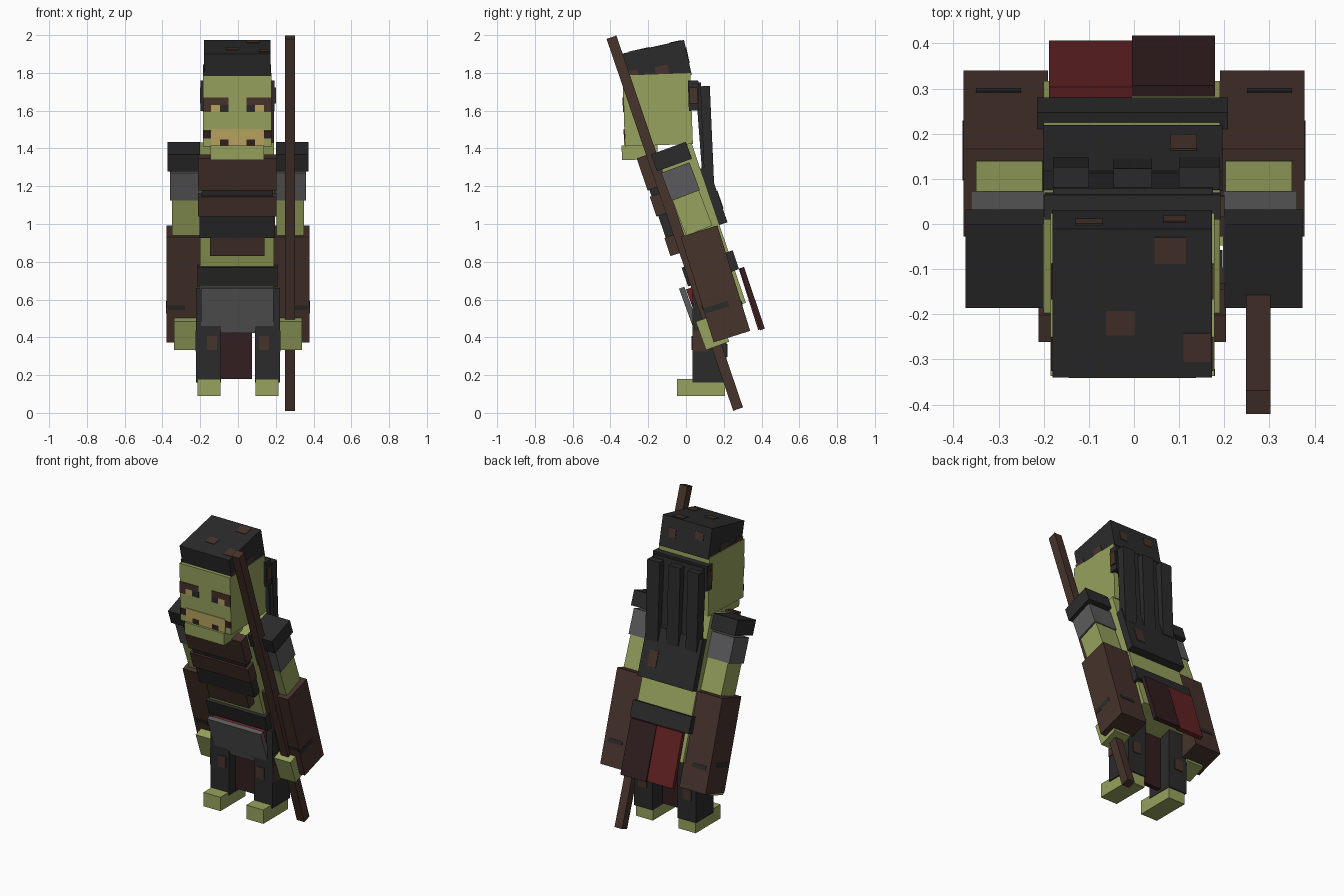
import bpy, bmesh, math
from mathutils import Matrix, Vector


def material(name, r, g, b):
    m = bpy.data.materials.new(name)
    m.diffuse_color = (r, g, b, 1)
    return m


GREEN = material("olive_skin", 0.31, 0.36, 0.11)
BLACK = material("charcoal_cloth", 0.024, 0.024, 0.024)
BROWN = material("brown_leather", 0.063, 0.033, 0.025)
GREY = material("grey_cloth", 0.105, 0.105, 0.11)
RED = material("red_cloth", 0.125, 0.016, 0.017)
MAROON = material("maroon_cloth", 0.032, 0.013, 0.014)
TAN = material("tan_mouth", 0.48, 0.37, 0.115)


def box(name, mat, x0, x1, cy, cz, depth, height, tilt=0.0, off=(0, 0)):
    """Box leaning about x; off shifts it (depth, height) along its own tilted axes."""
    bm = bmesh.new()
    bmesh.ops.create_cube(bm, size=1)
    bm.transform(Matrix.Translation(Vector(((x0 + x1) / 2, cy, cz)))
                 @ Matrix.Rotation(math.radians(tilt), 4, 'X')
                 @ Matrix.Translation(Vector((0, off[0], off[1])))
                 @ Matrix.Diagonal((x1 - x0, depth, height, 1)))
    me = bpy.data.meshes.new(name)
    bm.to_mesh(me)
    bm.free()
    me.materials.append(mat)
    ob = bpy.data.objects.new(name, me)
    bpy.context.collection.objects.link(ob)
    return ob


def pair(name, mat, x0, x1, *args, **kw):
    """Left and right copies mirrored about the body's centre."""
    box("right_" + name, mat, x0, x1, *args, **kw)
    box("left_" + name, mat, -x1, -x0, *args, **kw)


LEAN = 18.8


def leaning(name, mat, x0, x1, y0, y1, z0, z1):
    """Box given in the leaning body's own frame."""
    return box(name, mat, x0, x1, 0, 0, y1 - y0, z1 - z0, LEAN,
               ((y0 + y1) / 2, (z0 + z1) / 2))


# Torso, belt and chest plates
leaning("torso", GREEN, -0.20, 0.19, 0.245, 0.488, 0.45, 1.345)
leaning("belt", BLACK, -0.215, 0.208, 0.226, 0.511, 0.63, 0.735)
for i, (mat, half, front, z0, z1) in enumerate([
        (BROWN, 0.208, 0.187, 1.18, 1.36), (BLACK, 0.19, 0.197, 1.145, 1.18),
        (BROWN, 0.208, 0.187, 1.034, 1.145), (BLACK, 0.20, 0.197, 0.912, 1.034),
        (BROWN, 0.143, 0.19, 0.812, 0.912)]):
    leaning(f"chest_plate_{i}", mat, -half - 0.004, half - 0.004, front, 0.25, z0, z1)

# Head, jaw and cap
HEAD = (-0.15, 1.605)
box("head", GREEN, -0.185, 0.178, *HEAD, 0.36, 0.375, 2)
box("jaw", GREEN, -0.145, 0.137, -0.245, 1.38, 0.19, 0.078, 2)
CAP = (-0.155, 1.845)
box("cap", BLACK, -0.181, 0.173, *CAP, 0.338, 0.19, 12.5)


# Painted face plates
def face(name, mat, x0, x1, z0, z1):
    box(name, mat, x0, x1, *HEAD, 0.008, z1 - z0, 2, (-0.18, (z0 + z1) / 2 - HEAD[1]))


for side, s in (("left", -1), ("right", 1)):
    def feature(name, mat, a, b, z0, z1):
        lo, hi = sorted((s * a, s * b))
        face(f"{side}_{name}", mat, lo - 0.003, hi - 0.003, z0, z1)
    feature("brow", BROWN, 0.047, 0.182, 1.637, 1.675)
    feature("eye_corner", BROWN, 0.14, 0.182, 1.60, 1.637)
    feature("eye_white", TAN, 0.093, 0.14, 1.60, 1.637)
    feature("pupil", BLACK, 0.047, 0.093, 1.60, 1.637)
    feature("mouth_corner", MAROON, 0.14, 0.182, 1.46, 1.50)
    feature("cheek", TAN, 0.093, 0.14, 1.418, 1.51)
    feature("lip", TAN, 0.047, 0.093, 1.455, 1.51)
    feature("tooth_gap", MAROON, 0.047, 0.093, 1.418, 1.455)
face("mouth", TAN, -0.05, 0.044, 1.418, 1.51)

# Head wrap, back cape and hanging strands
box("head_wrap", BLACK, -0.198, 0.192, 0.04, 1.68, 0.055, 0.16, 2)
pair("wrap_patch", BROWN, 0.191, 0.200, 0.04, 1.68, 0.045, 0.085, 2)
box("upper_cape", BLACK, -0.18, 0.175, 0.083, 1.50, 0.03, 0.50, 4.3)
leaning("lower_cape", BLACK, -0.202, 0.196, 0.486, 0.533, 0.885, 1.20)
for i, (x0, x1, bottom) in enumerate([(-0.18, -0.10, 1.23), (-0.045, 0.04, 1.09),
                                      (0.10, 0.19, 1.22)]):
    box(f"strand_{i}", BLACK, x0, x1, 0.112, (1.73 + bottom) / 2, 0.05, 1.73 - bottom, 2.5)

# Arms
pair("shoulder_pad", BLACK, 0.20, 0.373, -0.077, 1.357, 0.197, 0.095, 20)
pair("short_sleeve", GREY, 0.197, 0.361, -0.029, 1.225, 0.16, 0.157, 20.5)
pair("upper_arm", GREEN, 0.203, 0.35, 0.034, 1.058, 0.15, 0.20, 21)
pair("wide_sleeve", BROWN, 0.19, 0.378, 0.156, 0.683, 0.203, 0.585, 17.3)
pair("hand", GREEN, 0.22, 0.34, 0.14, 0.43, 0.13, 0.16, 20)
pair("sleeve_tear", BLACK, 0.374, 0.38, 0.156, 0.683, 0.13, 0.03, 17.3, off=(-0.03, -0.12))
pair("sleeve_front_tear", BLACK, 0.28, 0.37, 0.156, 0.683, 0.006, 0.025, 17.3,
     off=(-0.102, -0.10))
pair("sleeve_back_tear", BLACK, 0.25, 0.35, 0.156, 0.683, 0.006, 0.025, 17.3,
     off=(0.102, -0.14))

# Waist cloths
box("front_apron", GREY, -0.197, 0.188, 0.02, 0.545, 0.03, 0.25, 20)
box("front_lining", RED, -0.19, 0.18, 0.05, 0.56, 0.03, 0.21, 20)
box("back_cloth_red", RED, -0.188, -0.004, 0.343, 0.605, 0.026, 0.34, 17.6)
box("back_cloth_maroon", MAROON, -0.004, 0.18, 0.35, 0.605, 0.026, 0.345, 18.6)
box("loincloth", MAROON, -0.095, 0.075, 0.12, 0.39, 0.03, 0.42)

# Legs and feet
pair("leg", BLACK, 0.09, 0.222, 0.125, 0.41, 0.18, 0.50)
pair("foot", GREEN, 0.093, 0.215, 0.08, 0.135, 0.255, 0.09)
pair("knee_patch", BROWN, 0.11, 0.165, 0.034, 0.37, 0.008, 0.075)
pair("thigh_patch", BROWN, 0.220, 0.226, 0.075, 0.38, 0.08, 0.11)
pair("calf_patch", BROWN, 0.13, 0.19, 0.216, 0.33, 0.008, 0.07)

# Staff
leaning("staff", BROWN, 0.248, 0.302, 0.240, 0.295, -0.07, 2.01)

# Worn patches on the cap: top, front, back and sides
for i, (x, y, w, d) in enumerate([(0.08, 0.12, 0.07, 0.06), (-0.03, -0.045, 0.065, 0.055),
                                  (0.14, -0.10, 0.06, 0.065)]):
    box(f"cap_top_patch_{i}", BROWN, x - w / 2, x + w / 2, *CAP, d, 0.006, 12.5, (y, 0.095))
for i, (x, y, z, w, h) in enumerate([(0.0, -0.169, -0.06, 0.055, 0.05),
                                     (-0.15, -0.169, -0.09, 0.05, 0.04),
                                     (0.09, 0.169, 0.0, 0.05, 0.06),
                                     (-0.10, 0.169, 0.03, 0.06, 0.05)]):
    box(f"cap_wall_patch_{i}", BROWN, x - w / 2, x + w / 2, *CAP, 0.006, h, 12.5, (y, z))
for i, (y, z) in enumerate([(0.02, -0.045), (-0.14, -0.035)]):
    box(f"cap_right_patch_{i}", BROWN, 0.170, 0.176, *CAP, 0.07, 0.065, 12.5, (y, z))
    box(f"cap_left_patch_{i}", BROWN, -0.184, -0.178, *CAP, 0.07, 0.065, 12.5, (y, z))

# Worn patch on the cape
leaning("cape_patch", BROWN, 0.08, 0.14, 0.530, 0.537, 0.96, 1.06)
